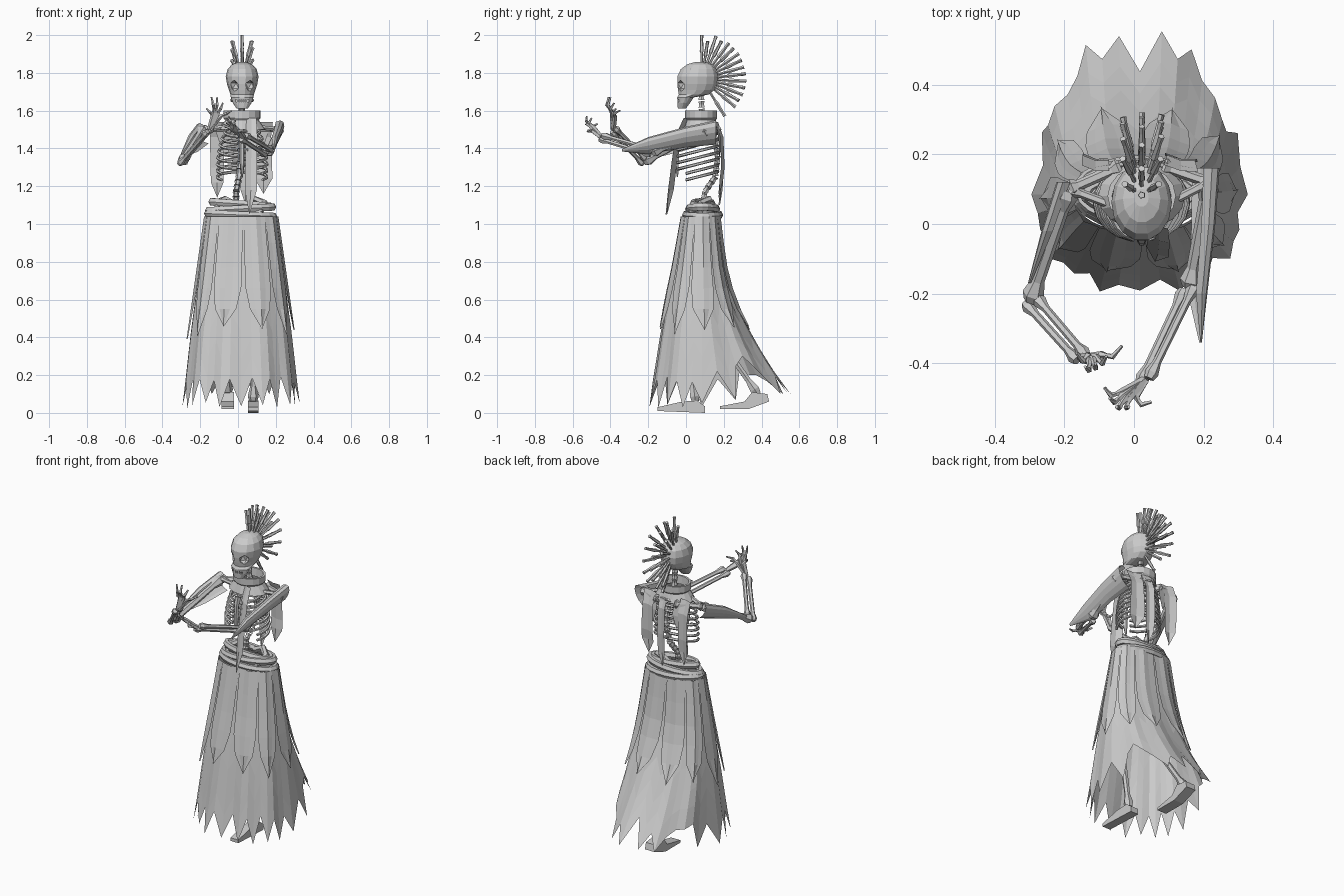
import bpy, bmesh, math, random
from mathutils import Vector as V

random.seed(4)
cube = bpy.data.objects.get("Cube")
if cube:
    bpy.data.objects.remove(cube)

GREY = (0.6, 0.6, 0.6, 1)
mat = bpy.data.materials.new("plain_grey")
mat.use_nodes = True
mat.diffuse_color = GREY
mat.node_tree.nodes["Principled BSDF"].inputs["Base Color"].default_value = GREY


# ---------- helpers ----------
def finish(name, bm):
    bmesh.ops.remove_doubles(bm, verts=bm.verts, dist=0.0004)
    bmesh.ops.recalc_face_normals(bm, faces=bm.faces)
    me = bpy.data.meshes.new(name)
    bm.to_mesh(me)
    bm.free()
    me.materials.append(mat)
    ob = bpy.data.objects.new(name, me)
    bpy.context.scene.collection.objects.link(ob)
    return ob


def grid(bm, rows, wrap=False, caps=False):
    vs = [[bm.verts.new(p) for p in r] for r in rows]
    n = len(rows[0])
    for a, b in zip(vs, vs[1:]):
        for i in range(n if wrap else n - 1):
            j = (i + 1) % n
            bm.faces.new((a[i], a[j], b[j], b[i]))
    if caps:
        bm.faces.new(vs[0][::-1])
        bm.faces.new(vs[-1])


def tube(bm, pts, rad, sides=6):
    pts = [V(p) for p in pts]
    if not isinstance(rad, (list, tuple)):
        rad = [rad] * len(pts)
    axis = (pts[-1] - pts[0]).normalized()
    ref = V((0, 1, 0)) if abs(axis.z) > 0.8 else V((0, 0, 1))
    rows = []
    for i, p in enumerate(pts):
        d = (pts[min(i + 1, len(pts) - 1)] - pts[max(i - 1, 0)]).normalized()
        u = d.cross(ref).normalized()
        v = u.cross(d)
        turn = [math.tau * k / sides for k in range(sides)]
        rows.append([p + (u * math.cos(a) + v * math.sin(a)) * rad[i] for a in turn])
    grid(bm, rows, True, True)


def bone(bm, a, b, r):
    a, b = V(a), V(b)
    stops = (0, .06, .18, .82, .94, 1)
    tube(bm, [a.lerp(b, t) for t in stops], [r * k for k in (1.2, 1.7, 1, 1, 1.7, 1.2)])


def ribbon(bm, pts, half):
    # hanging cloth strip that keeps its width, then ends in a point
    rows = []
    for i, p in enumerate(pts):
        w = V(half) * (0 if i == len(pts) - 1 else random.uniform(.85, 1.1))
        rows.append([V(p) - w, V(p) + V((0, -.008, 0)), V(p) + w])
    grid(bm, rows)


def box(bm, c, size):
    made = bmesh.ops.create_cube(bm, size=1)["verts"]
    bmesh.ops.scale(bm, vec=size, verts=made)
    bmesh.ops.translate(bm, vec=c, verts=made)


# ---------- skull: narrow jaw under a round cranium ----------
CX = 0.022
bm = bmesh.new()
skull_rings = [(1.612, -.022, .03, .022), (1.64, -.012, .049, .034), (1.67, -.003, .06, .045),
               (1.685, .04, .062, .08), (1.71, .055, .07, .1), (1.74, .06, .08, .109),
               (1.78, .062, .087, .111), (1.82, .067, .077, .097), (1.845, .072, .054, .068),
               (1.858, .075, .02, .026)]
grid(bm, [[(CX + rx * math.cos(a), cy + ry * math.sin(a), z)
           for a in [math.tau * k / 14 for k in range(14)]]
          for z, cy, rx, ry in skull_rings], True, True)
skull = finish("skull", bm)

# eye sockets, nose and mouth are cut out
bm = bmesh.new()
for s in (-1, 1):
    made = bmesh.ops.create_icosphere(bm, subdivisions=1, radius=.031)["verts"]
    bmesh.ops.translate(bm, vec=(CX + s * .041, -.027, 1.732), verts=made)
made = bmesh.ops.create_cone(bm, segments=4, radius1=.016, radius2=.003, depth=.03)["verts"]
bmesh.ops.translate(bm, vec=(CX, -.05, 1.695), verts=made)
box(bm, (CX, -.05, 1.652), (.07, .045, .014))
cutter = finish("skull_cutter", bm)
cutter.hide_render = True
mod = skull.modifiers.new("holes", "BOOLEAN")
mod.object = cutter
mod.operation = "DIFFERENCE"
mod.solver = "EXACT"
cut = bpy.data.meshes.new_from_object(skull.evaluated_get(bpy.context.evaluated_depsgraph_get()))
skull.modifiers.clear()
skull.data = cut
bpy.data.objects.remove(cutter)

bm = bmesh.new()
for k in range(-3, 4):
    box(bm, (CX + k * .011, -.042 + .0018 * k * k, 1.653), (.008, .008, .018))
finish("teeth", bm)

# crest of knobbed spikes fanning over the back of the head
bm = bmesh.new()
c = V((CX, .083, 1.767))
for col, count in ((-1, 7), (0, 9), (1, 7)):
    for k in range(count):
        a = math.radians(k * 18.5 + 9 * abs(col))
        d = V((.24 * col, math.sin(a), math.cos(a))).normalized()
        reach = random.uniform(.23, .242) if k else .233 - .025 * abs(col)
        tube(bm, [c + d * r for r in (.07, reach * .6, reach * .63, reach * .9, reach)],
             [.007, .007, .011, .008, .01], 5)
finish("head_spikes", bm)

# ---------- spine, ribs, shoulders, pelvis ----------
bm = bmesh.new()
path = [V(p) for p in ((.02, .08, 1.69), (.02, .085, 1.57), (.02, .15, 1.48), (.015, .168, 1.36),
                       (.005, .155, 1.25), (-.01, .1, 1.17), (-.01, .085, 1.08))]
for a, b in zip(path, path[1:]):
    for k in range(3):
        p, q = a.lerp(b, k / 3), a.lerp(b, (k + .85) / 3)
        tube(bm, [p, p.lerp(q, .5), q], [.019, .014, .019])
finish("spine", bm)

bm = bmesh.new()
for s in (-1, 1):
    for k in range(8):
        z = 1.515 - k * .034
        rx = .08 + .052 * math.sin(math.pi * min(k + 1, 6) / 12)
        span = 168 if k < 6 else 125
        arc = [math.radians(span * t / 9) for t in range(10)]
        tube(bm, [(CX + s * rx * math.sin(a), .062 + .107 * math.cos(a),
                   z - .055 * (1 - math.cos(a)) / 2) for a in arc], .0085, 5)
finish("ribs", bm)

bm = bmesh.new()
tube(bm, [(CX, -.03, 1.49), (CX, -.045, 1.44), (CX, -.05, 1.32), (CX, -.045, 1.25)],
     [.02, .014, .013, .004])
finish("breastbone", bm)

bm = bmesh.new()
SHOULDER = {1: (.215, .12, 1.5), -1: (-.185, .1, 1.5)}
for s in (-1, 1):
    bone(bm, (CX + s * .02, .03, 1.52), SHOULDER[s], .013)
    bone(bm, (CX + s * .06, .165, 1.5), SHOULDER[s], .016)
    grid(bm, [[(CX + s * .06, .175, 1.5), (CX + s * .15, .16, 1.52)],
              [(CX + s * .055, .185, 1.44), (CX + s * .12, .175, 1.43)],
              [(CX + s * .08, .18, 1.36), (CX + s * .09, .175, 1.36)]])
finish("collarbones_and_shoulder_blades", bm)

bm = bmesh.new()
for s in (-1, 1):
    tube(bm, [(.01 + s * .02, .13, 1.1), (.01 + s * .08, .12, 1.13), (.01 + s * .13, .08, 1.11),
              (.01 + s * .11, .03, 1.07), (.01 + s * .03, .02, 1.03)], [.02, .02, .02, .018, .015])
finish("pelvis", bm)

# ---------- arms and hands ----------
ARMS = {"left": (1, (.16, -.18, 1.38), (.03, -.45, 1.46), (-.015, -.49, 1.495),
                 [(-.085, -.47, 1.53), (-.07, -.5, 1.56), (-.05, -.525, 1.57), (-.015, -.525, 1.55),
                  (.05, -.51, 1.49)], (-.01, -.025, 0)),
        "right": (-1, (-.295, -.22, 1.33), (-.15, -.385, 1.5), (-.12, -.385, 1.555),
                  [(-.14, -.41, 1.672), (-.11, -.4, 1.67), (-.08, -.38, 1.64), (-.035, -.35, 1.6),
                   (-.165, -.37, 1.61)], (.005, -.03, 0))}
for side, (s, elbow, wrist, palm, tips, bow) in ARMS.items():
    bm = bmesh.new()
    bone(bm, SHOULDER[s], elbow, .019)
    for off in (-.016, .016):
        o = V((off, off * .5, off * .8))
        bone(bm, V(elbow) + o, V(wrist) + o * .8, .012)
    finish(side + "_arm_bones", bm)
    bm = bmesh.new()
    for tip in tips:
        tip, base = V(tip), V(palm)
        knuckle = base.lerp(tip, .3)
        mid = knuckle.lerp(tip, .5) + V(bow) * .6
        tube(bm, [V(wrist), knuckle, knuckle.lerp(mid, .5), mid, mid.lerp(tip, .5), tip],
             [.014, .012, .007, .009, .006, .005], 5)
    finish(side + "_hand", bm)

# torn sleeves: flattened half tubes that lean outward at the top
SLEEVES = {"left": (1, [(.195, .16, 1.485, .064), (.19, 0, 1.46, .055), (.175, -.2, 1.415, .045), (.19, -.34, 1.39, .006)]),
           "right": (-1, [(-.18, .12, 1.48, .054), (-.23, -.02, 1.43, .045), (-.295, -.17, 1.36, .012)])}
for side, (s, stations) in SLEEVES.items():
    bm = bmesh.new()
    grid(bm, [[(x + s * r * (.65 * math.cos(a) + .45 * math.sin(a)), y, z + r * math.sin(a))
               for a in [math.radians(-90 + 30 * k) for k in range(8)]] for x, y, z, r in stations])
    finish(side + "_torn_sleeve", bm)

# ---------- collar and hanging strips ----------
bm = bmesh.new()
grid(bm, [[(CX + rx * math.cos(a), .08 + ry * math.sin(a), z)
           for a in [math.tau * k / 16 for k in range(16)]]
          for z, rx, ry in ((1.5, .125, .095), (1.55, .088, .078), (1.56, .098, .085), (1.6, .098, .085),
                            (1.6, .085, .072), (1.55, .08, .068))], True)
finish("collar", bm)

bm = bmesh.new()
ribbon(bm, [(.07, 0, 1.56), (.072, -.04, 1.47), (.07, -.06, 1.34), (.068, -.08, 1.18), (.06, -.1, 1.05)],
       (.03, -.014, 0))
for x, low, w in ((.135, 1.16, .046), (.04, 1.1, .03), (-.11, 1.14, .036)):
    ribbon(bm, [(x, .16, 1.54), (x, .19, 1.46), (x, .195, 1.3), (x, .188, low + .08), (x, .18, low)], (w, -w * .2, 0))
finish("hanging_cloth_strips", bm)

# ---------- skirt ----------
SHAPE = [(1.04, .185, -.02, .175), (.8, .215, -.06, .2), (.6, .24, -.1, .25),
         (.4, .265, -.135, .35), (.2, .285, -.165, .475), (.02, .305, -.2, .61)]


def skirt_point(a, z, grow=0.0):
    z = min(max(z, .02), 1.04)
    for hi, lo in zip(SHAPE, SHAPE[1:]):
        if z >= lo[0]:
            t = (hi[0] - z) / (hi[0] - lo[0])
            rx, front, back = [h + (l - h) * t for h, l in zip(hi[1:], lo[1:])]
            break
    cy = .085
    co, si = [math.copysign(abs(v) ** .85, v) for v in (math.cos(a), math.sin(a))]
    ry = (back - cy) if si > 0 else (cy - front)
    return V((.017 + (rx + grow) * co, cy + (ry + grow) * si, z))


# small teeth around the front hem, four long ones along the train
N = 40
TRAIN = (.25, .3, .24, .19, .1, .19, .1, .25, .1, .19, .1, .17, .2, .2)
hem = []
for k in range(N):
    if 3 <= k <= 16:
        hem.append(TRAIN[k - 3])
    else:
        rear = max(0, math.sin(math.tau * k / N))
        hem.append(.025 + .08 * rear + random.uniform(0, .03) + (random.uniform(.12, .17) if k % 2 else 0))
bm = bmesh.new()
rows = []
for t in (0, .15, .3, .45, .6, .75, .87, 1):
    rows.append([skirt_point(math.tau * k / N, 1.04 + (hem[k] - 1.04) * t,
                             (.008 if k % 4 < 2 else -.006) * t) for k in range(N)])
grid(bm, rows, True)
finish("skirt", bm)

# overlapping pointed panels over the skirt
bm = bmesh.new()
for k in range(10):
    mid = math.tau * (k + .05) / 10
    tip = random.uniform(.39, .46)
    rows = []
    for z, w in ((1.04, .98), (.9, .95), (.77, .93), (.66, .9), (.55, .68), (tip, 0)):
        half = w * math.pi / 10
        flare = .006 + .018 * (1.04 - z)
        rows.append([skirt_point(mid + half * f, z, flare + (.006 if f == 0 else 0)) for f in (-1, -.5, 0, .5, 1)])
    grid(bm, rows)
finish("skirt_panels", bm)

# wrapped belt of three tilted cords, narrowing upward
bm = bmesh.new()
for z, rx, ry, tilt in ((1.048, .175, .09, -.008), (1.08, .17, .074, .01), (1.106, .152, .05, -.012)):
    ring = [math.tau * k / 20 for k in range(20)]
    grid(bm, [[(.014 + (rx + .019 * math.cos(b)) * math.cos(a), .088 + (ry + .019 * math.cos(b)) * math.sin(a),
                z + tilt * math.cos(a) + .022 * math.sin(b)) for a in ring]
              for b in [math.tau * j / 6 for j in range(7)]], True)
finish("waist_wrap", bm)

# ---------- legs and feet ----------
LEGS = {"left": (.08, .055, [(.1, 0), (.1, .035), (.06, .065), (-.02, .06), (-.15, .03), (-.15, .01)],
                 (.09, -.01, .52), (.08, .05, .06)),
        "right": (-.055, .065, [(.33, .02), (.44, .06), (.43, .1), (.35, .11), (.31, .06), (.18, .035), (.18, .02)],
                  (-.06, .1, .5), (-.055, .38, .1))}
for side, (x, width, outline, knee, ankle) in LEGS.items():
    bm = bmesh.new()
    grid(bm, [[(x + s * width / 2, y, z) for y, z in outline] for s in (-1, 1)], True, True)
    finish(side + "_foot", bm)
    bm = bmesh.new()
    bone(bm, (x * 1.1, .085, 1.0), knee, .02)
    bone(bm, knee, ankle, .017)
    finish(side + "_leg_bones", bm)
